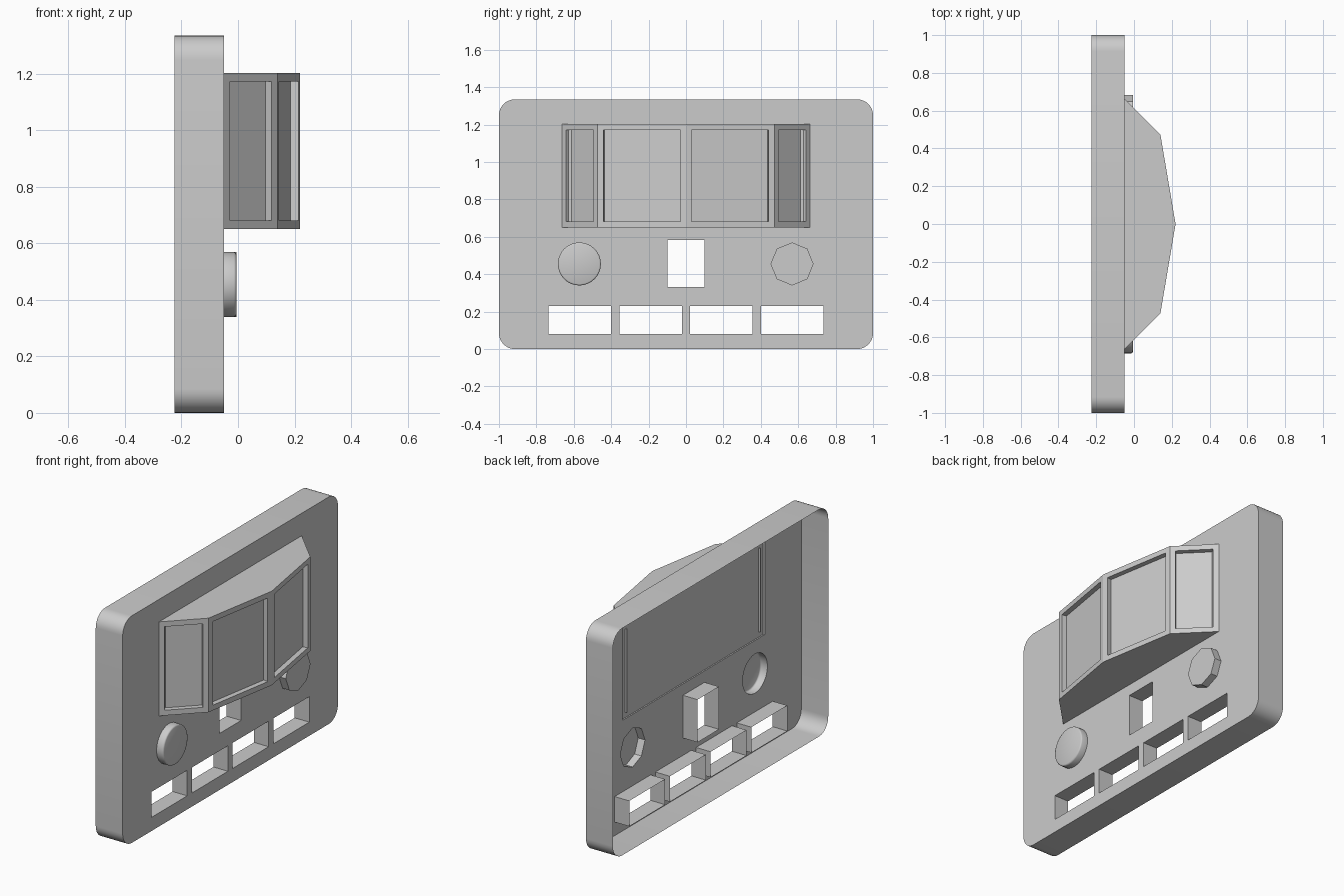
import bpy, bmesh, math
from mathutils import Vector

if "Cube" in bpy.data.objects:
    bpy.data.objects.remove(bpy.data.objects["Cube"], do_unlink=True)

BACK, FACE = -0.225, -0.05      # rear rim and front sheet of the panel
SLEEVE_END = -0.145
HEIGHT = 1.335

grey = bpy.data.materials.new("light grey")
grey.use_nodes = True
colour = (0.6, 0.6, 0.6, 1)
grey.diffuse_color = colour
grey.node_tree.nodes["Principled BSDF"].inputs["Base Color"].default_value = colour


def finish(name, bm, angle=30):
    mesh = bpy.data.meshes.new(name)
    bm.to_mesh(mesh)
    bm.free()
    mesh.materials.append(grey)
    mesh.shade_smooth()
    mesh.set_sharp_from_angle(angle=math.radians(angle))
    obj = bpy.data.objects.new(name, mesh)
    bpy.context.collection.objects.link(obj)
    return obj


def rectangle(y0, y1, z0, z1):
    return [(y0, z0), (y1, z0), (y1, z1), (y0, z1)]


def circle(y, z, r, sides):
    steps = [2 * math.pi * i / sides for i in range(sides)]
    return [(y + r * math.cos(a), z + r * math.sin(a)) for a in steps]


def rounded_rectangle(y0, y1, z0, z1, r, steps=8):
    points = []
    corners = [(y1 - r, z1 - r), (y0 + r, z1 - r), (y0 + r, z0 + r), (y1 - r, z0 + r)]
    for quarter, (y, z) in enumerate(corners):
        for i in range(steps + 1):
            a = math.pi / 2 * (quarter + i / steps)
            points.append((y + r * math.cos(a), z + r * math.sin(a)))
    return points


def add_loop(bm, points, x):
    verts = [bm.verts.new((x, y, z)) for y, z in points]
    return [bm.edges.new((v, verts[(i + 1) % len(verts)])) for i, v in enumerate(verts)]


def add_wall(bm, edges, depth):
    moved = bmesh.ops.extrude_edge_only(bm, edges=edges)["geom"]
    verts = [g for g in moved if isinstance(g, bmesh.types.BMVert)]
    bmesh.ops.translate(bm, verts=verts, vec=(depth, 0, 0))


# Outlines of the openings and knobs
slots = [rectangle(c - 0.167, c + 0.167, 0.08, 0.23) for c in (-0.567, -0.189, 0.189, 0.567)]
slots.append(rectangle(-0.1, 0.1, 0.332, 0.583))
round_outline = circle(-0.57, 0.455, 0.115, 32)
octagon_outline = circle(0.567, 0.455, 0.115, 8)
bay_outline = rectangle(-0.663, 0.663, 0.65, 1.203)

# Panel: thin front sheet with openings, outer rim and sleeves behind the slots
bm = bmesh.new()
outer = add_loop(bm, rounded_rectangle(-1, 1, 0, HEIGHT, 0.085), FACE)
sleeves = [add_loop(bm, s, FACE) for s in slots]
for outline in (round_outline, octagon_outline, bay_outline):
    add_loop(bm, outline, FACE)
bmesh.ops.triangle_fill(bm, use_beauty=True, edges=bm.edges[:], normal=(1, 0, 0))
add_wall(bm, outer, BACK - FACE)
for sleeve in sleeves:
    add_wall(bm, sleeve, SLEEVE_END - FACE)
bmesh.ops.recalc_face_normals(bm, faces=bm.faces[:])
sheet = max(bm.faces, key=lambda f: abs(f.normal.x) * f.calc_area())
if sheet.normal.x < 0:
    bmesh.ops.reverse_faces(bm, faces=bm.faces[:])
finish("panel_shell", bm)


# Knobs: hollow caps, open at the back
def knob(name, outline, bevel):
    bm = bmesh.new()
    cap = bm.faces.new([bm.verts.new((-0.006, y, z)) for y, z in outline])
    rim = cap.edges[:]
    add_wall(bm, rim, FACE + 0.006)
    bmesh.ops.recalc_face_normals(bm, faces=bm.faces[:])
    if cap.normal.x < 0:
        bmesh.ops.reverse_faces(bm, faces=bm.faces[:])
    if bevel:
        bmesh.ops.bevel(bm, geom=rim, offset=bevel, segments=2, profile=0.5, affect='EDGES')
    finish(name, bm, 50 if bevel else 30)


knob("round_knob", round_outline, 0.008)
knob("octagonal_knob", octagon_outline, 0)

# Bay window: faceted prism with four recessed panes
bm = bmesh.new()
profile = [(FACE, -0.663), (0.14, -0.472), (0.22, 0), (0.14, 0.472), (FACE, 0.663)]
base = bm.faces.new([bm.verts.new((x, y, 0.65)) for x, y in profile])
top = bmesh.ops.extrude_face_region(bm, geom=[base], use_keep_orig=True)["geom"]
bmesh.ops.translate(bm, verts=[g for g in top if isinstance(g, bmesh.types.BMVert)],
                    vec=(0, 0, 0.553))
bmesh.ops.recalc_face_normals(bm, faces=bm.faces[:])
panes = [f for f in bm.faces if f.normal.x > 0.5]
bmesh.ops.inset_individual(bm, faces=panes, thickness=0.031, use_even_offset=True)
bmesh.ops.inset_individual(bm, faces=panes, thickness=0, depth=-0.03)
rear = [f for f in bm.faces if f.normal.x < -0.9 and f.calc_area() > 0.5]
bmesh.ops.delete(bm, geom=rear, context='FACES_ONLY')
finish("bay_window", bm, 5)

# Flat panel closing the bay from behind
bm = bmesh.new()
bm.faces.new([bm.verts.new((FACE + 0.008, y, z)) for y, z in reversed(rectangle(-0.655, 0.655, 0.65, 1.203))])
finish("bay_back", bm)
